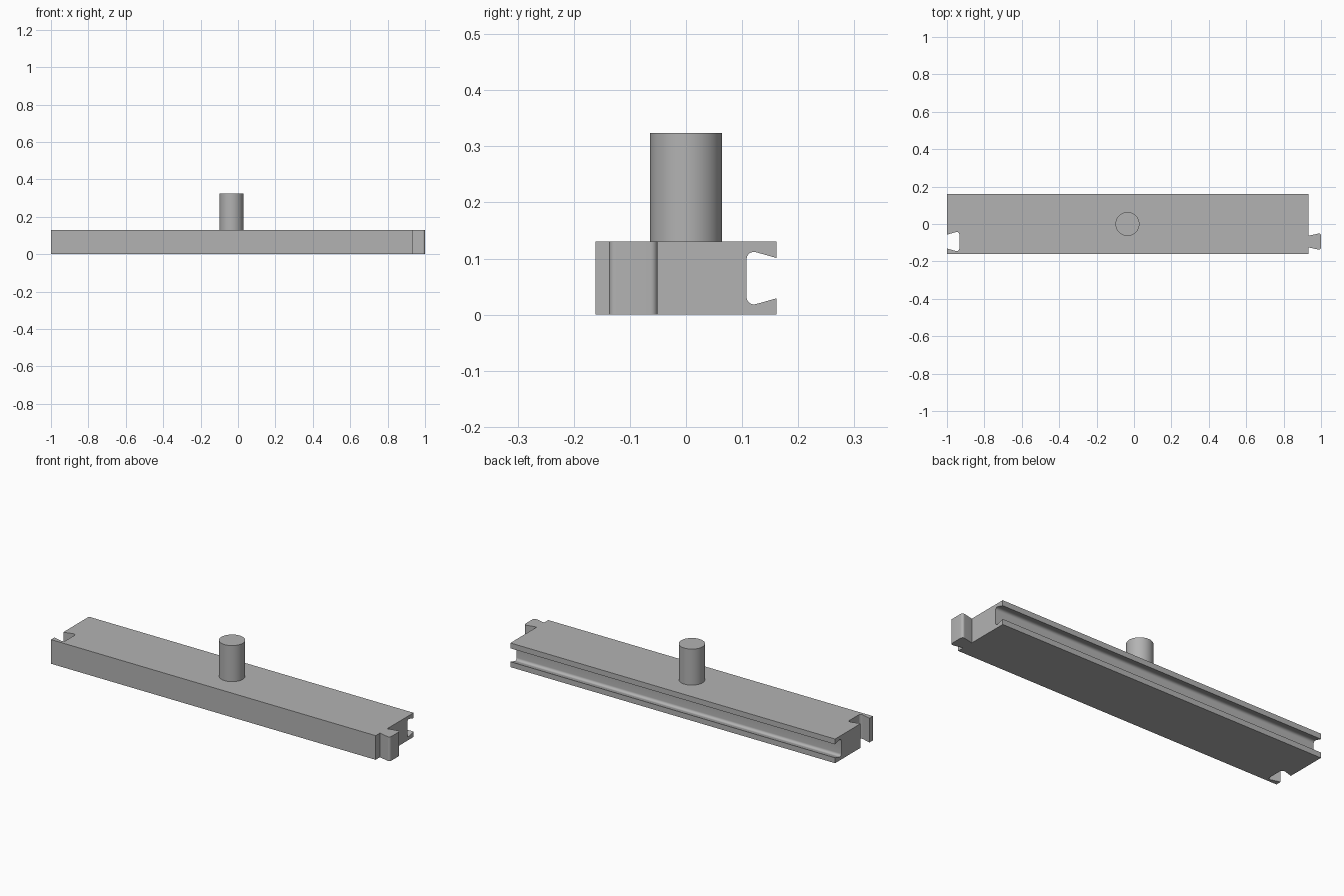
import bpy
import bmesh
import math
from mathutils import Vector, Matrix

HEIGHT = 0.13
HALF_DEPTH = 0.161
LEFT_END, RIGHT_END = -1.0, 0.932
JOINT_Y = -0.094

cube = bpy.data.objects.get("Cube")
if cube:
    bpy.data.objects.remove(cube)

grey = bpy.data.materials.new("plain_grey")
grey.use_nodes = True
colour = (0.45, 0.45, 0.45, 1)
grey.diffuse_color = colour
grey.node_tree.nodes["Principled BSDF"].inputs["Base Color"].default_value = colour


def fillet(before, corner, after, radius, steps=8):
    """Arc points that round one corner of an outline."""
    a = (before - corner).normalized()
    b = (after - corner).normalized()
    half = a.angle(b) / 2
    centre = corner + (a + b).normalized() * radius / math.sin(half)
    start = corner + a * radius / math.tan(half) - centre
    end = corner + b * radius / math.tan(half) - centre
    sweep = start.angle_signed(end)
    return [centre + Matrix.Rotation(-sweep * i / steps, 2) @ start
            for i in range(steps + 1)]


def dovetail(length, narrow, wide, radius):
    """Flared joint outline along +x, narrow at the origin, rounded at the end."""
    pts = [Vector(p) for p in ((0, -narrow), (length, -wide),
                               (length, wide), (0, narrow))]
    return ([pts[0]] + fillet(*pts[:3], radius)
            + fillet(*pts[1:], radius) + [pts[3]])


def prism(name, outline, height):
    """Extrude a flat outline upwards into a solid."""
    bm = bmesh.new()
    face = bm.faces.new([bm.verts.new((p[0], p[1], 0)) for p in outline])
    result = bmesh.ops.extrude_face_region(bm, geom=[face])
    top = [g for g in result["geom"] if isinstance(g, bmesh.types.BMVert)]
    bmesh.ops.translate(bm, verts=top, vec=(0, 0, height))
    bmesh.ops.recalc_face_normals(bm, faces=bm.faces)
    mesh = bpy.data.meshes.new(name)
    bm.to_mesh(mesh)
    bm.free()
    mesh.materials.append(grey)
    obj = bpy.data.objects.new(name, mesh)
    bpy.context.collection.objects.link(obj)
    return obj


def activate(obj):
    bpy.ops.object.select_all(action="DESELECT")
    obj.select_set(True)
    bpy.context.view_layer.objects.active = obj


# Bar plan: tongue on the right end, matching socket in the left end
tongue = [p + Vector((RIGHT_END, JOINT_Y))
          for p in dovetail(1 - RIGHT_END, 0.031, 0.046, 0.012)]
socket = [p + Vector((LEFT_END, JOINT_Y))
          for p in dovetail(0.066, 0.037, 0.056, 0.014)]
plan = ([(LEFT_END, -HALF_DEPTH), (RIGHT_END, -HALF_DEPTH)] + tongue
        + [(RIGHT_END, HALF_DEPTH), (LEFT_END, HALF_DEPTH)] + socket[::-1])
bar = prism("bar", plan, HEIGHT)

# Flared groove along the back
profile = dovetail(0.053, 0.036, 0.051, 0.013)
profile = [(-0.05, -0.036)] + profile + [(-0.05, 0.036)]
cutter = prism("groove_cutter", profile, 2.4)
cutter.hide_render = True
# Profile x points into the bar (-y), profile y points up, extrusion runs along x
cutter.matrix_world = Matrix(((0, 0, -1, 1.2),
                              (-1, 0, 0, HALF_DEPTH),
                              (0, 1, 0, HEIGHT / 2),
                              (0, 0, 0, 1)))
bpy.context.view_layer.update()
groove = bar.modifiers.new("groove", "BOOLEAN")
groove.operation = "DIFFERENCE"
groove.solver = "EXACT"
groove.object = cutter
activate(bar)
bpy.ops.object.modifier_apply(modifier=groove.name)
bpy.data.objects.remove(cutter)

# Round post on top
bpy.ops.mesh.primitive_cylinder_add(vertices=64, radius=0.064, depth=0.194,
                                    location=(-0.035, 0, HEIGHT + 0.097))
post = bpy.context.object
post.name = "post"
post.data.materials.append(grey)

for part in (bar, post):
    activate(part)
    bpy.ops.object.shade_smooth_by_angle(angle=math.radians(30))
